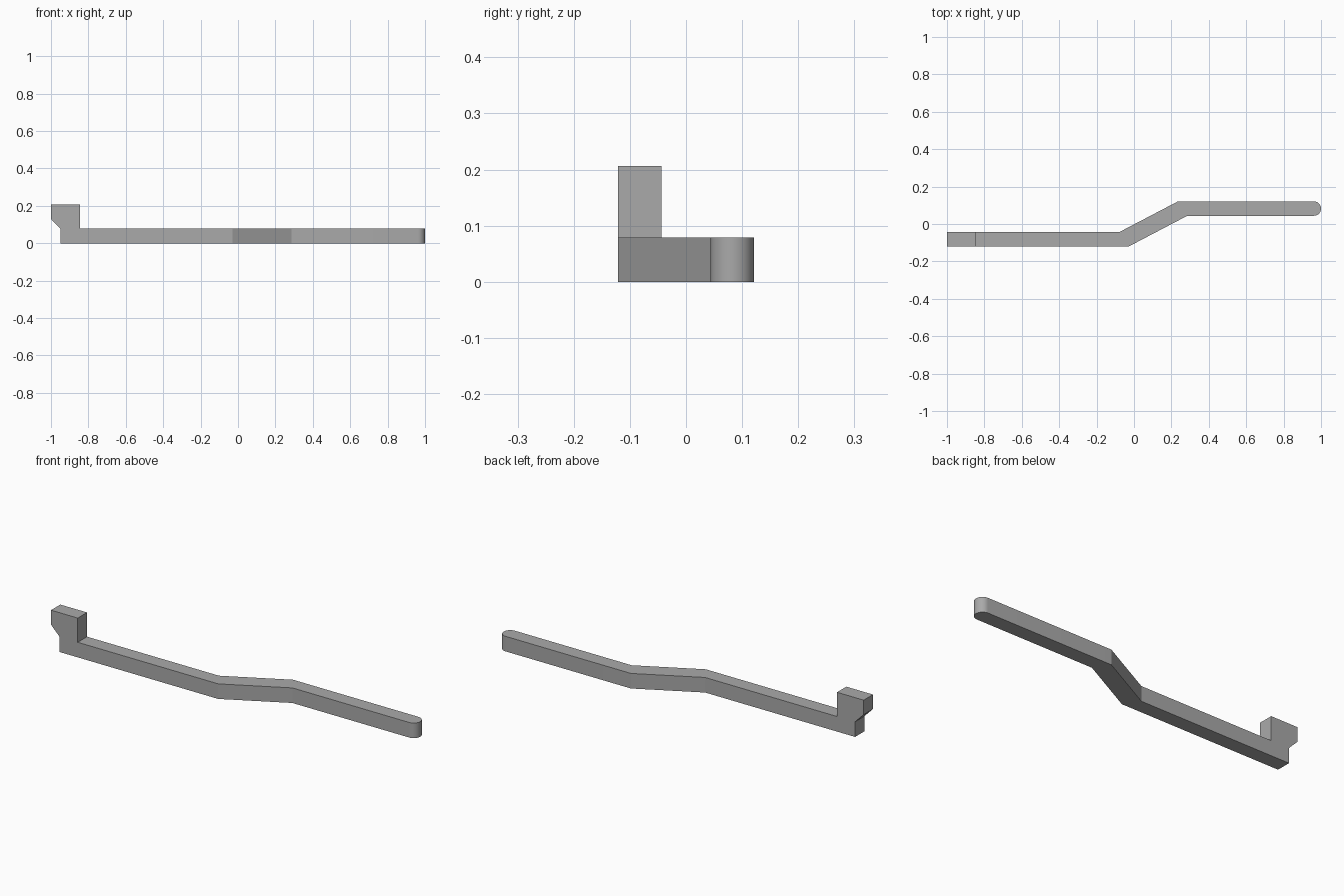
import bpy, bmesh, math
from mathutils import Vector

cube = bpy.data.objects.get("Cube")
if cube:
    bpy.data.objects.remove(cube, do_unlink=True)

GREY = (0.40, 0.40, 0.40, 1)
grey = bpy.data.materials.new("plain grey")
grey.use_nodes = True
grey.diffuse_color = GREY
grey.node_tree.nodes["Principled BSDF"].inputs["Base Color"].default_value = GREY

FRONT, BACK = -0.121, 0.121      # outer sides of the cranked bar
WIDTH, HEIGHT = 0.077, 0.079


def extrude_profile(name, points, direction):
    """Solid made by sweeping a closed outline along a direction."""
    bm = bmesh.new()
    face = bm.faces.new([bm.verts.new(p) for p in points])
    swept = bmesh.ops.extrude_face_region(bm, geom=[face])["geom"]
    verts = [v for v in swept if isinstance(v, bmesh.types.BMVert)]
    bmesh.ops.translate(bm, verts=verts, vec=Vector(direction))
    bmesh.ops.recalc_face_normals(bm, faces=bm.faces)
    mesh = bpy.data.meshes.new(name)
    bm.to_mesh(mesh)
    bm.free()
    mesh.materials.append(grey)
    obj = bpy.data.objects.new(name, mesh)
    bpy.context.collection.objects.link(obj)
    bpy.ops.object.select_all(action="DESELECT")
    obj.select_set(True)
    bpy.context.view_layer.objects.active = obj
    bpy.ops.object.shade_smooth_by_angle(angle=math.radians(25))
    return obj


# Cranked bar with a rounded tip
radius = WIDTH / 2
tip = [(1 - radius + radius * math.cos(a), BACK - radius + radius * math.sin(a))
       for a in (math.pi * (i / 24 - 0.5) for i in range(25))]
outline = [(-0.95, FRONT), (-0.03, FRONT), (0.285, BACK - WIDTH), *tip,
           (0.235, BACK), (-0.08, FRONT + WIDTH), (-0.95, FRONT + WIDTH)]
extrude_profile("cranked_bar", [(x, y, 0) for x, y in outline], (0, 0, HEIGHT))

# Upright hook with a sloped underside
hook = [(-0.95, HEIGHT), (-0.845, HEIGHT), (-0.845, 0.206), (-1, 0.206), (-1, 0.13)]
extrude_profile("end_hook", [(x, FRONT, z) for x, z in hook], (0, WIDTH, 0))
